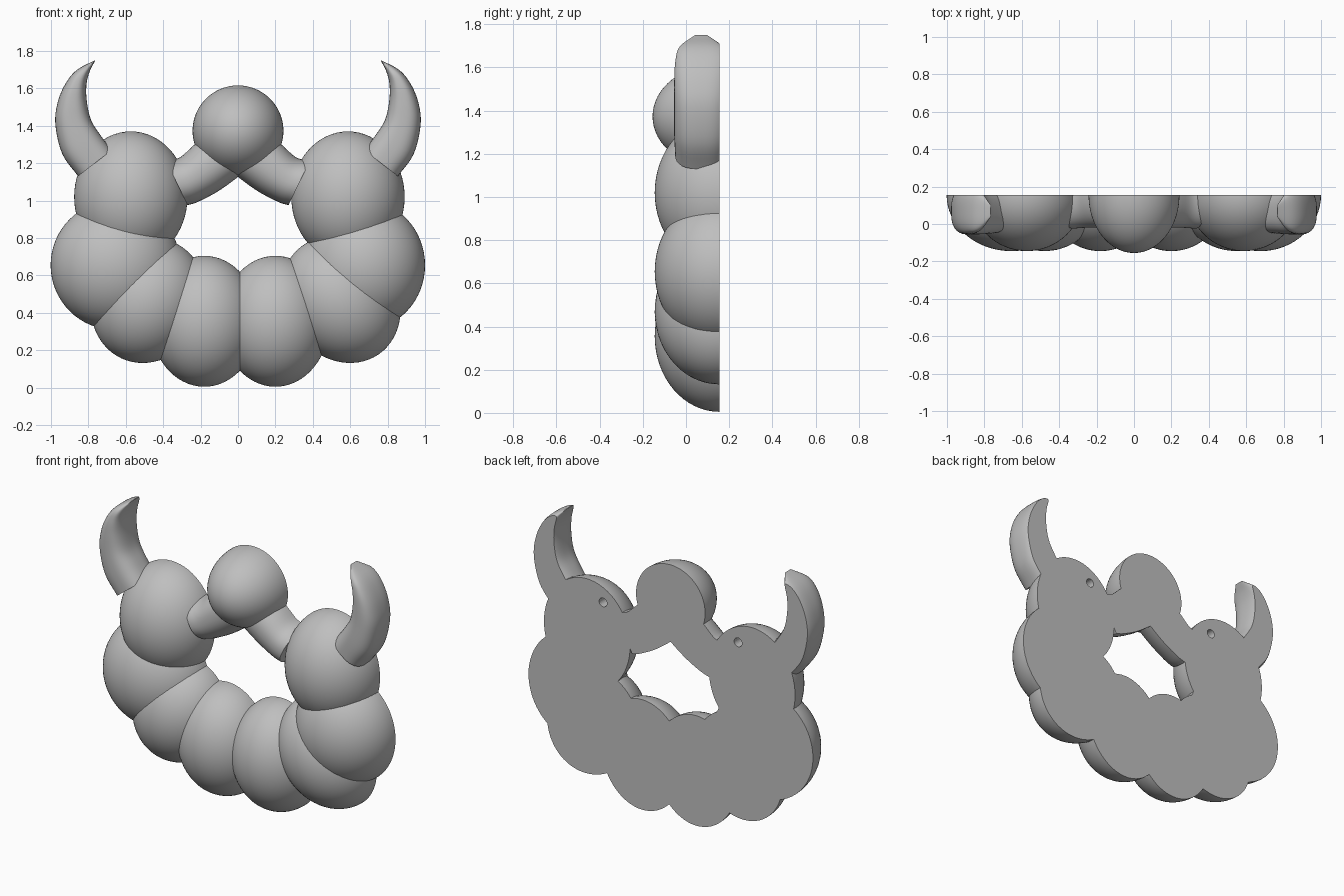
import bpy, bmesh, math
from mathutils import Vector, Matrix

cube = bpy.data.objects.get("Cube")
if cube:
    bpy.data.objects.remove(cube)

BACK = 0.155  # flat rear plane shared by every part

grey = bpy.data.materials.new("plain_grey")
grey.use_nodes = True
colour = (0.52, 0.52, 0.52, 1)
grey.diffuse_color = colour
grey.node_tree.nodes["Principled BSDF"].inputs["Base Color"].default_value = colour


def finish(bm, name):
    """Slice the part at the rear plane, cap it and shade it smooth."""
    geom = bm.verts[:] + bm.edges[:] + bm.faces[:]
    bmesh.ops.bisect_plane(bm, geom=geom, plane_co=(0, BACK, 0),
                           plane_no=(0, 1, 0), clear_outer=True, dist=1e-5)
    rim = [e for e in bm.edges if e.is_boundary]
    bmesh.ops.holes_fill(bm, edges=rim)
    bmesh.ops.recalc_face_normals(bm, faces=bm.faces[:])
    mesh = bpy.data.meshes.new(name)
    bm.to_mesh(mesh)
    bm.free()
    obj = bpy.data.objects.new(name, mesh)
    bpy.context.collection.objects.link(obj)
    mesh.materials.append(grey)
    bpy.ops.object.select_all(action='DESELECT')
    obj.select_set(True)
    bpy.context.view_layer.objects.active = obj
    bpy.ops.object.shade_smooth_by_angle(angle=math.radians(40))
    return obj


def lobe(name, x, z, rx, rz, tilt=0, depth=0.3):
    """Half ellipsoid; tilt turns its tall axis towards +x, in degrees."""
    bm = bmesh.new()
    bmesh.ops.create_uvsphere(bm, u_segments=64, v_segments=32, radius=1)
    bm.transform(Matrix.Translation((x, BACK, z))
                 @ Matrix.Rotation(math.radians(tilt), 4, 'Y')
                 @ Matrix.Diagonal((rx, depth, rz, 1)))
    return finish(bm, name)


def smooth_path(keys, steps=5):
    """Catmull-Rom interpolation through the key sections."""
    pts = [Vector(k) for k in keys]
    pts = [2 * pts[0] - pts[1]] + pts + [2 * pts[-1] - pts[-2]]
    out = []
    for a, b, c, d in zip(pts, pts[1:], pts[2:], pts[3:]):
        for i in range(steps):
            t = i / steps
            out.append(0.5 * (2 * b + (c - a) * t + (2 * a - 5 * b + 4 * c - d) * t ** 2
                              + (3 * b - a - 3 * c + d) * t ** 3))
    return out + [pts[-2]]


def loft(name, keys, side, y, power, sides=40):
    """Sections given as outer x, outer z, inner x, inner z, half depth."""
    bm = bmesh.new()
    rings = []
    for ox, oz, ix, iz, depth in smooth_path(keys):
        ring = []
        for i in range(sides):
            a = 2 * math.pi * (i + 0.5) / sides
            c, s = (math.copysign(abs(f) ** power, f) for f in (math.cos(a), math.sin(a)))
            ring.append(bm.verts.new((side * ((ox + ix) + (ox - ix) * c) / 2, y + depth * s,
                                      ((oz + iz) + (oz - iz) * c) / 2)))
        rings.append(ring)
    for r, q in zip(rings, rings[1:]):
        for i in range(sides):
            j = (i + 1) % sides
            bm.faces.new((r[i], r[j], q[j], q[i]))
    bm.faces.new(rings[0])
    bm.faces.new(rings[-1])
    return finish(bm, name)


# Round ball at the top of the ring
lobe("top_ball", 0, 1.373, 0.243, 0.243, depth=0.31)

# Lobes of the ring: name, x, z, half width, half height, tilt
lobes = [
    ("right_upper_lobe", -0.573, 1.02, 0.303, 0.35, 0),
    ("right_side_lobe", -0.655, 0.655, 0.347, 0.347, 0),
    ("right_lower_lobe", -0.48, 0.465, 0.30, 0.34, 25),
    ("right_bottom_lobe", -0.18, 0.355, 0.29, 0.35, 0),
    ("left_bottom_lobe", 0.20, 0.355, 0.29, 0.35, 0),
    ("left_lower_lobe", 0.55, 0.47, 0.30, 0.355, -35),
    ("left_side_lobe", 0.677, 0.655, 0.323, 0.345, 0),
    ("left_upper_lobe", 0.588, 1.02, 0.303, 0.35, 0),
]
parts = {spec[0]: lobe(*spec) for spec in lobes}

# Curved horns and short connecting arms, one pair per side
horn = [(0.855, 1.13, 0.675, 1.27, 0.12), (0.94, 1.25, 0.735, 1.35, 0.125),
        (0.977, 1.41, 0.785, 1.43, 0.125), (0.963, 1.53, 0.808, 1.53, 0.125),
        (0.92, 1.63, 0.81, 1.62, 0.12), (0.86, 1.70, 0.793, 1.69, 0.10),
        (0.766, 1.75, 0.764, 1.748, 0.03)]
arm = [(0.385, 1.215, 0.27, 0.975, 0.18), (0.31, 1.232, 0.21, 0.995, 0.175),
       (0.22, 1.31, 0.09, 1.06, 0.175), (0.08, 1.40, -0.07, 1.18, 0.175)]
for side, word in ((-1, "right"), (1, "left")):
    loft(word + "_horn", horn, side, 0.07, 0.75)
    loft(word + "_arm", arm, side, BACK, 0.9)

    # Small round mounting hole in the rear face
    bpy.ops.mesh.primitive_cylinder_add(vertices=24, radius=0.028, depth=0.2,
                                        location=(side * 0.475, BACK, 1.25),
                                        rotation=(math.pi / 2, 0, 0))
    cutter = bpy.context.object
    cutter.name = word + "_hole_cutter"
    cutter.hide_render = True
    cutter.display_type = 'WIRE'
    cutter.data.materials.append(grey)
    cut = parts[word + "_upper_lobe"].modifiers.new("mounting_hole", 'BOOLEAN')
    cut.object = cutter
    cut.solver = 'EXACT'
    cutter.hide_set(True)
